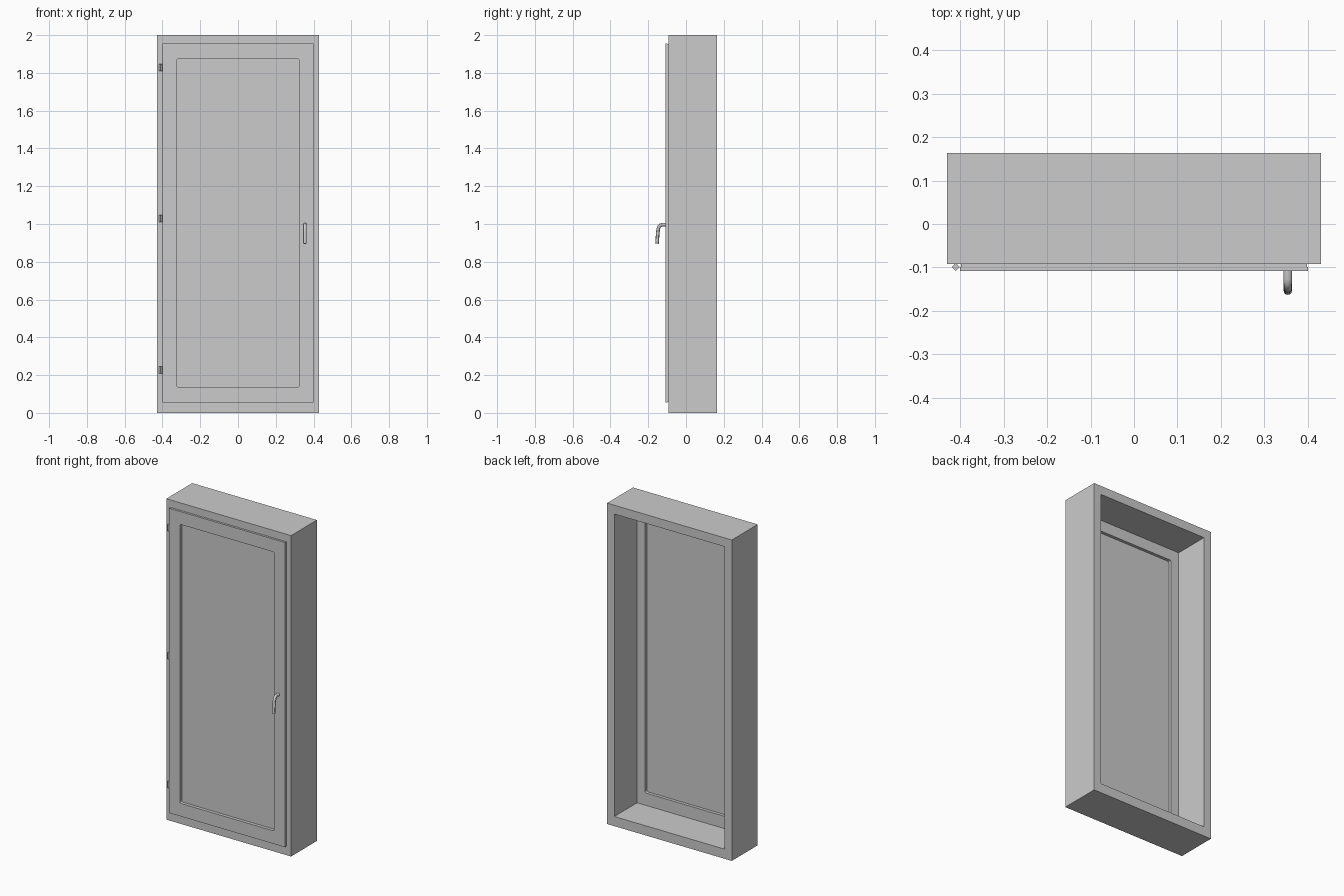
import bpy, bmesh
from math import sin, cos, pi
from mathutils import Vector

if "Cube" in bpy.data.objects:
    bpy.data.objects.remove(bpy.data.objects["Cube"])


def finish(bm, name):
    bmesh.ops.remove_doubles(bm, verts=bm.verts, dist=1e-5)
    bmesh.ops.recalc_face_normals(bm, faces=bm.faces)
    mesh = bpy.data.meshes.new(name)
    bm.to_mesh(mesh)
    bm.free()
    ob = bpy.data.objects.new(name, mesh)
    bpy.context.collection.objects.link(ob)
    return ob


def rect_loop(hx, z0, z1, y, r=0.0, steps=3):
    """Rectangle in the xz plane with corner radius r."""
    pts = []
    corners = [(hx, z1, 0), (-hx, z1, 1), (-hx, z0, 2), (hx, z0, 3)]
    for x, z, q in corners:
        cx = x - r if x > 0 else x + r
        cz = z - r if z == z1 else z + r
        for k in range(steps + 1):
            a = (q + k / steps) * pi / 2
            pts.append(Vector((cx + r * cos(a), y, cz + r * sin(a))))
    return pts


def picture_frame(name, section):
    """Join a closed series of rectangular loops into a hollow frame."""
    bm = bmesh.new()
    loops = [[bm.verts.new(p) for p in rect_loop(*s)] for s in section]
    n = len(loops[0])
    for i, a in enumerate(loops):
        b = loops[(i + 1) % len(loops)]
        for k in range(n):
            m = (k + 1) % n
            bm.faces.new((a[k], a[m], b[m], b[k]))
    return finish(bm, name)


def box(name, lo, hi):
    bm = bmesh.new()
    bmesh.ops.create_cube(bm, size=1)
    for v in bm.verts:
        v.co = Vector([(l + h) / 2 + c * (h - l) for l, h, c in zip(lo, hi, v.co)])
    return finish(bm, name)


# Deep outer casing
FRONT, BACK = -0.0915, 0.163
picture_frame("casing", [
    (0.43, 0, 2, FRONT), (0.43, 0, 2, BACK),
    (0.38, 0.06, 1.945, BACK), (0.38, 0.06, 1.945, FRONT)])

# Door leaf: overlapping front lip, seal strip, body set inside the casing
picture_frame("door_leaf", [
    (0.40, 0.056, 1.955, -0.108), (0.40, 0.056, 1.955, -0.099),
    (0.398, 0.058, 1.953, -0.099), (0.398, 0.058, 1.953, FRONT),
    (0.38, 0.06, 1.945, FRONT), (0.38, 0.06, 1.945, -0.061),
    (0.325, 0.137, 1.875, -0.061, 0.01), (0.325, 0.137, 1.875, -0.108, 0.01)])

# Thin recessed panel
box("door_panel", (-0.33, -0.088, 0.132), (0.33, -0.080, 1.88))

# Four-sided hinge pins
for i, z in enumerate((0.228, 1.03, 1.828)):
    bm = bmesh.new()
    bmesh.ops.create_cone(bm, cap_ends=True, segments=4, radius1=0.009,
                          radius2=0.009, depth=0.037)
    bmesh.ops.translate(bm, verts=bm.verts, vec=(-0.410, -0.099, z))
    finish(bm, f"hinge_{i + 1}")

# Bent lever handle
cu = bpy.data.curves.new("handle", 'CURVE')
cu.dimensions = '3D'
cu.bevel_depth = 0.0095
cu.bevel_resolution = 4
cu.use_fill_caps = True
path = [(-0.104, 0.996), (-0.126, 0.996), (-0.136, 0.993), (-0.143, 0.985),
        (-0.147, 0.973), (-0.149, 0.958), (-0.1535, 0.896)]
sp = cu.splines.new('POLY')
sp.points.add(len(path) - 1)
for p, (y, z) in zip(sp.points, path):
    p.co = (0.354, y, z, 1)
handle = bpy.data.objects.new("handle", cu)
bpy.context.collection.objects.link(handle)
bpy.context.view_layer.objects.active = handle
handle.select_set(True)
bpy.ops.object.convert(target='MESH')
bpy.ops.object.shade_smooth_by_angle()
